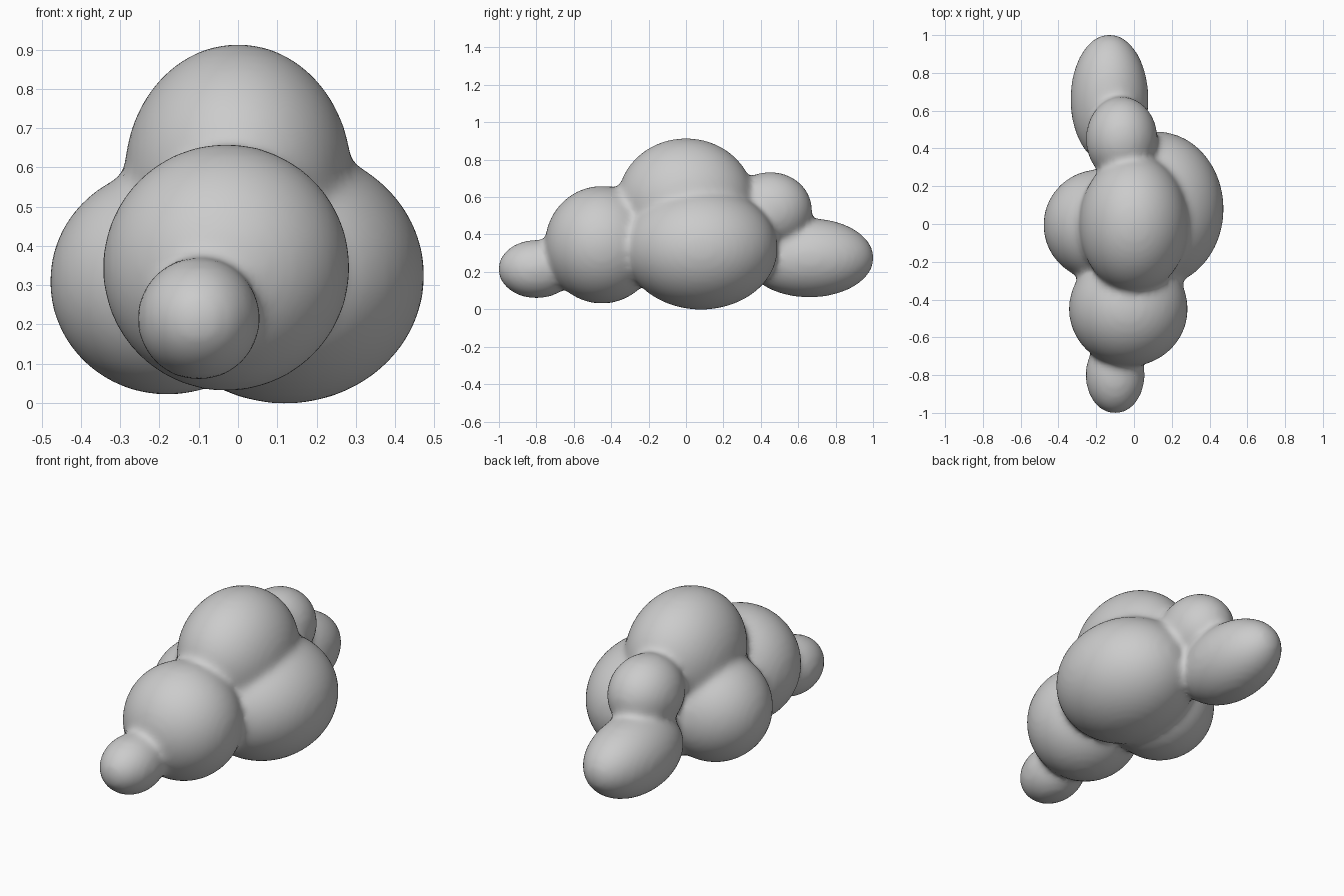
import bpy, bmesh
from mathutils import Matrix, Vector

if "Cube" in bpy.data.objects:
    bpy.data.objects.remove(bpy.data.objects["Cube"])

# Puffs of the cloud: centre, radii
PUFFS = [
    ((0.0, 0.0, 0.58), (0.29, 0.365, 0.335)),         # crown
    ((0.12, 0.08, 0.325), (0.355, 0.41, 0.327)),      # right side
    ((-0.18, -0.005, 0.31), (0.30, 0.295, 0.29)),     # left side
    ((-0.03, -0.45, 0.345), (0.315, 0.305, 0.315)),   # front
    ((-0.10, -0.80, 0.215), (0.157, 0.205, 0.157)),   # front tip
    ((-0.065, 0.45, 0.53), (0.19, 0.225, 0.205)),     # upper back
    ((-0.13, 0.66, 0.275), (0.207, 0.345, 0.212)),    # tail
]

bm = bmesh.new()
for centre, radii in PUFFS:
    place = Matrix.Translation(centre) @ Matrix.Diagonal(Vector((*radii, 1.0)))
    bmesh.ops.create_icosphere(bm, subdivisions=5, radius=1.0, matrix=place)
mesh = bpy.data.meshes.new("cloud")
bm.to_mesh(mesh)
bm.free()
cloud = bpy.data.objects.new("cloud", mesh)
bpy.context.collection.objects.link(cloud)

# Fuse the puffs and soften the creases between them
remesh = cloud.modifiers.new("fuse", 'REMESH')
remesh.mode = 'VOXEL'
remesh.voxel_size = 0.018
remesh.use_smooth_shade = True
soften = cloud.modifiers.new("soften", 'SMOOTH')
soften.factor = 0.5
soften.iterations = 14

grey = bpy.data.materials.new("cloud grey")
grey.diffuse_color = (0.6, 0.6, 0.6, 1.0)
grey.use_nodes = True
grey.node_tree.nodes["Principled BSDF"].inputs["Base Color"].default_value = grey.diffuse_color
mesh.materials.append(grey)
mesh.shade_smooth()
